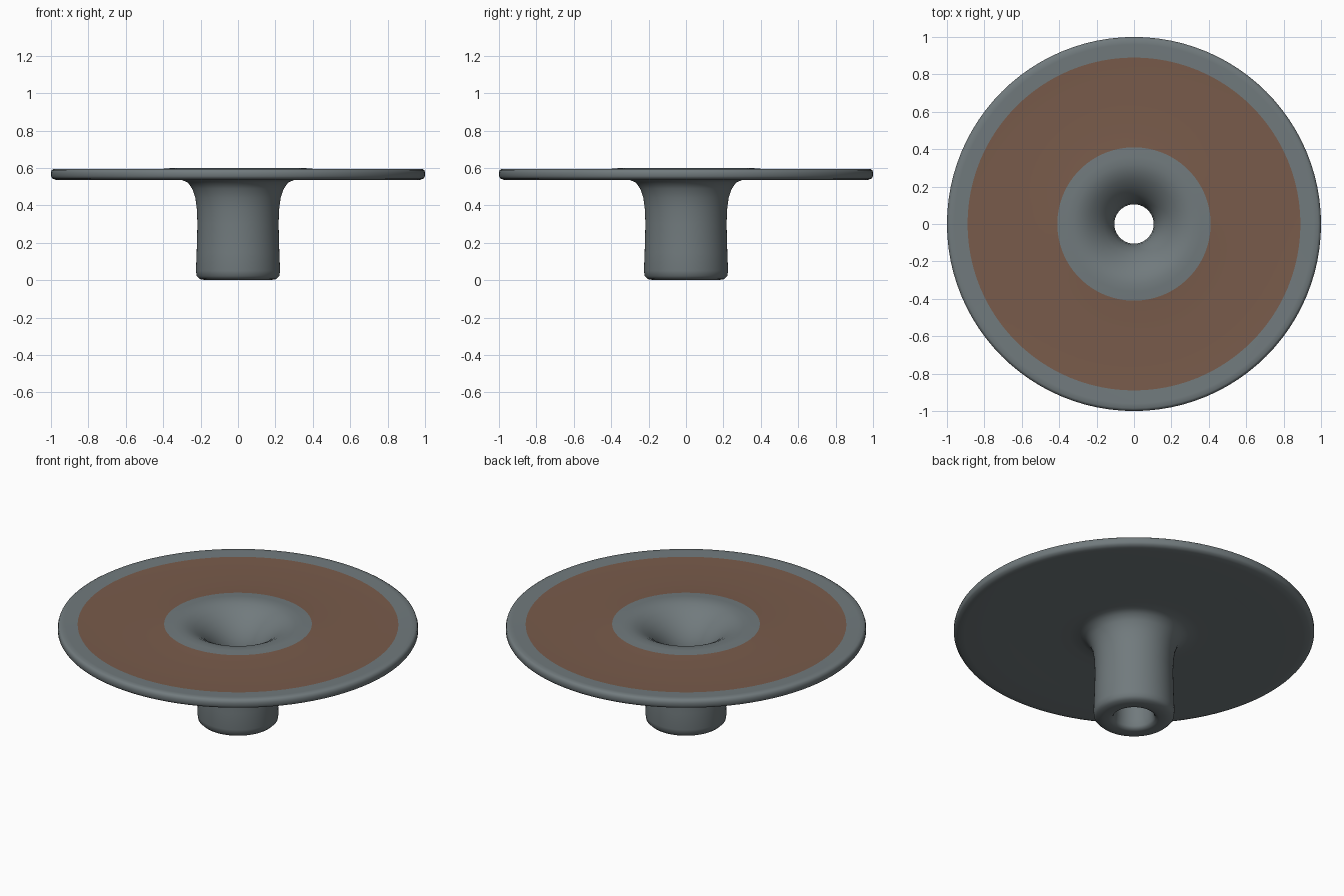
import bpy, bmesh, math

if "Cube" in bpy.data.objects:
    bpy.data.objects.remove(bpy.data.objects["Cube"])

SEG = 96


def material(name, rgb):
    m = bpy.data.materials.new(name)
    m.diffuse_color = (*rgb, 1)
    m.use_nodes = True
    m.node_tree.nodes["Principled BSDF"].inputs["Base Color"].default_value = m.diffuse_color
    return m


grey = material("slate grey", (0.165, 0.195, 0.205))
brown = material("brown", (0.19, 0.105, 0.070))

# Closed radius/height profile: bore, funnel, plate top, rim, underside, stem
profile = [
    (0.120, 0.006), (0.112, 0.02), (0.107, 0.06), (0.105, 0.20), (0.105, 0.36),
    (0.112, 0.41), (0.130, 0.455), (0.160, 0.50), (0.200, 0.54), (0.240, 0.57),
    (0.280, 0.590), (0.32, 0.599), (0.36, 0.599), (0.41, 0.595),
    (0.55, 0.591), (0.72, 0.590), (0.89, 0.591),
    (0.96, 0.595), (0.985, 0.595), (0.996, 0.588), (1.0, 0.575),
    (1.0, 0.556), (0.994, 0.545), (0.975, 0.537), (0.94, 0.535),
    (0.70, 0.537), (0.45, 0.540), (0.36, 0.540), (0.30, 0.536), (0.268, 0.522),
    (0.245, 0.490), (0.228, 0.44), (0.220, 0.38), (0.217, 0.30),
    (0.221, 0.15), (0.225, 0.05), (0.221, 0.022), (0.205, 0.006), (0.17, 0.0), (0.14, 0.0),
]

# Lathe the profile around z
bm = bmesh.new()
rings = [[bm.verts.new((r * math.cos(2 * math.pi * i / SEG),
                        r * math.sin(2 * math.pi * i / SEG), z))
          for i in range(SEG)] for r, z in profile]
for a, b in zip(rings, rings[1:] + rings[:1]):
    for i in range(SEG):
        j = (i + 1) % SEG
        bm.faces.new((a[i], a[j], b[j], b[i]))
bmesh.ops.recalc_face_normals(bm, faces=bm.faces)

# Brown band on the plate's upper face
for f in bm.faces:
    c = f.calc_center_median()
    f.smooth = True
    f.material_index = int(c.z > 0.57 and 0.41 < math.hypot(c.x, c.y) < 0.89)

mesh = bpy.data.meshes.new("flanged_plate")
bm.to_mesh(mesh)
bm.free()
mesh.materials.append(grey)
mesh.materials.append(brown)
obj = bpy.data.objects.new("flanged_plate", mesh)
bpy.context.collection.objects.link(obj)
bpy.context.view_layer.objects.active = obj
obj.select_set(True)
bpy.ops.object.shade_smooth_by_angle(angle=math.radians(50))
